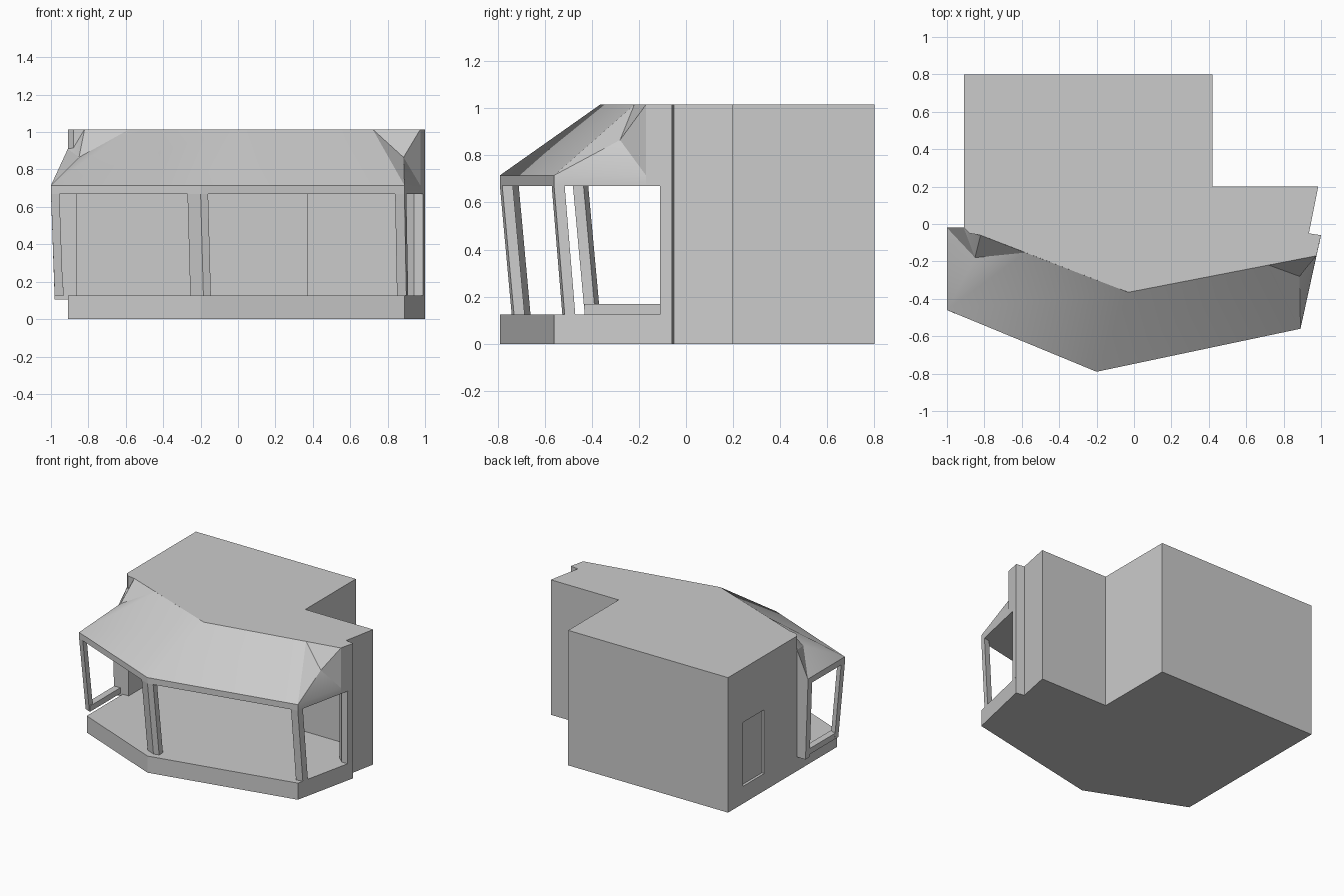
import bpy
import bmesh
from mathutils import Vector

cube = bpy.data.objects.get("Cube")
if cube:
    bpy.data.objects.remove(cube, do_unlink=True)

grey = bpy.data.materials.new("plain_grey")
grey.use_nodes = True
GREY = (0.6, 0.6, 0.6, 1)
grey.diffuse_color = GREY
grey.node_tree.nodes["Principled BSDF"].inputs["Base Color"].default_value = GREY


def mesh_object(name, verts, faces):
    bm = bmesh.new()
    vs = [bm.verts.new(v) for v in verts]
    for f in faces:
        bm.faces.new([vs[i] for i in f])
    bmesh.ops.recalc_face_normals(bm, faces=bm.faces)
    mesh = bpy.data.meshes.new(name)
    bm.to_mesh(mesh)
    bm.free()
    mesh.materials.append(grey)
    ob = bpy.data.objects.new(name, mesh)
    bpy.context.collection.objects.link(ob)
    return ob


def prism(name, outline, low, high, lean=(0, 0)):
    """Extrude a plan outline; lean moves the bottom end sideways."""
    n = len(outline)
    verts = [(x + lean[0], y + lean[1], low) for x, y in outline]
    verts += [(x, y, high) for x, y in outline]
    sides = [(i, (i + 1) % n, (i + 1) % n + n, i + n) for i in range(n)]
    return mesh_object(name, verts, [range(n), range(n, 2 * n)] + sides)


FLOOR, HEAD, EAVE, TOP = 0.125, 0.67, 0.715, 1.015

# Plan corners shared by floor, walls and roof
back = [(-0.91, 0.8), (0.42, 0.8), (0.42, 0.2), (0.985, 0.2), (0.935, -0.05), (1.0, -0.06)]
front = [(0.89, -0.56), (-0.2, -0.79), (-0.91, -0.497)]
ridge = [(0.975, -0.17), (-0.03, -0.365), (-0.82, -0.06), (-0.88, -0.05), (-0.91, -0.02)]

prism("floor_base", back + front, 0, FLOOR)
prism("flat_roof", back + ridge, HEAD, TOP)

# Hollow room walls
inner = [(0.99, -0.11), (0.94, -0.11), (0.885, -0.06), (0.93, 0.15), (0.37, 0.15),
         (0.37, 0.75), (-0.86, 0.75), (-0.86, -0.07), (-0.91, -0.07)]
walls = prism("room_walls", back + inner, FLOOR, HEAD)

# Shallow side door recess
cutter = prism("door_cutter", [(-1, 0.37), (-0.89, 0.37), (-0.89, 0.62), (-1, 0.62)], FLOOR + 0.005, 0.61)
cutter.hide_render = True
cutter.hide_viewport = True
cut = walls.modifiers.new("door_recess", "BOOLEAN")
cut.object = cutter
cut.operation = "DIFFERENCE"
cut.solver = "EXACT"

# Leaning window posts
prism("corner_post", [(0.89, -0.56), (0.9, -0.515), (0.85, -0.525), (0.84, -0.57)],
      FLOOR, HEAD, (0.01, 0.045))
prism("centre_post", [(-0.27, -0.76), (-0.2, -0.79), (-0.16, -0.78),
                      (-0.16, -0.735), (-0.2, -0.74), (-0.27, -0.71)], FLOOR, HEAD, (0.015, 0.05))
prism("end_post", [(-1, -0.46), (-0.955, -0.48), (-0.955, -0.435), (-1, -0.415)],
      FLOOR, HEAD, (0.02, 0.05))
prism("wall_post", [(-1, -0.02), (-0.91, -0.02), (-0.91, -0.07), (-1, -0.07)],
      FLOOR - 0.02, HEAD, (0.02, 0))
prism("end_sill", [(-0.98, -0.41), (-0.93, -0.43), (-0.93, -0.02), (-0.98, -0.02)], FLOOR, 0.168)

# Hipped porch roof with dished ends
points = {
    "corner": (0.89, -0.56, EAVE), "middle": (-0.2, -0.79, EAVE),
    "end": (-1, -0.46, EAVE), "end_back": (-1, -0.02, EAVE),
    "wall": (0.975, -0.17, EAVE), "top": (0.975, -0.17, TOP),
    "hip": (0.885, -0.28, 0.865), "ridge_a": (0.72, -0.2195, TOP),
    "ridge": (-0.03, -0.365, TOP), "ridge_b": (-0.58, -0.153, TOP),
    "tip": (-0.82, -0.06, TOP), "hip_b": (-0.85, -0.18, 0.865),
    "step": (-0.88, -0.05, 0.915), "abut": (-0.91, -0.02, 0.91),
}
for key in ("corner", "middle", "end", "end_back", "wall", "ridge", "tip", "step", "abut"):
    x, y, z = points[key]
    points[key + "_low"] = (x, y, HEAD)
panels = [
    "middle corner ridge_a ridge", "corner hip ridge_a", "hip top ridge_a",
    "corner wall hip", "wall top hip",
    "end middle ridge ridge_b", "end ridge_b hip_b", "hip_b ridge_b tip",
    "end hip_b end_back", "end_back hip_b abut", "abut hip_b step", "step hip_b tip",
    "end middle middle_low end_low", "middle corner corner_low middle_low",
    "corner wall wall_low corner_low", "end_back end end_low end_back_low",
    "end_back abut abut_low end_back_low",
    "wall top ridge_a ridge ridge_low wall_low", "ridge ridge_b tip tip_low ridge_low",
    "tip step step_low tip_low", "step abut abut_low step_low",
    "end_low middle_low corner_low wall_low ridge_low tip_low step_low abut_low end_back_low",
]
names = list(points)
porch = mesh_object("porch_roof", points.values(),
                    [[names.index(n) for n in p.split()] for p in panels])
bpy.ops.object.select_all(action="DESELECT")
porch.select_set(True)
bpy.context.view_layer.objects.active = porch
bpy.ops.object.shade_smooth_by_angle(angle=0.45)
